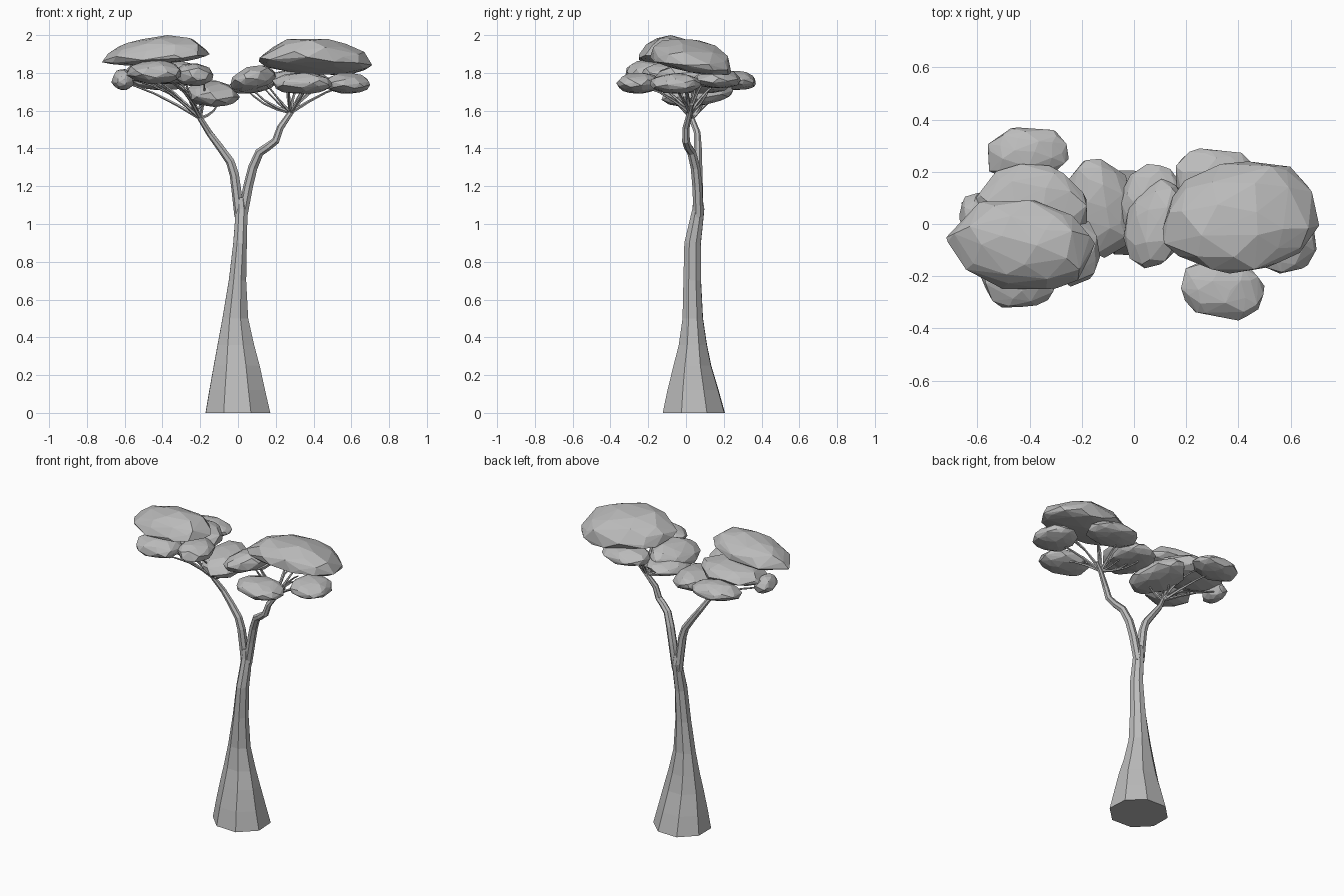
import bpy, bmesh, math, random
from mathutils import Vector, Euler

cube = bpy.data.objects.get("Cube")
if cube:
    bpy.data.objects.remove(cube, do_unlink=True)
random.seed(4)

grey = bpy.data.materials.new("plain_grey")
grey.use_nodes = True
grey.diffuse_color = (0.5, 0.5, 0.5, 1)
grey.node_tree.nodes["Principled BSDF"].inputs["Base Color"].default_value = (0.5, 0.5, 0.5, 1)


def finish(bm, name):
    bmesh.ops.recalc_face_normals(bm, faces=bm.faces)
    mesh = bpy.data.meshes.new(name)
    bm.to_mesh(mesh)
    bm.free()
    mesh.materials.append(grey)
    obj = bpy.data.objects.new(name, mesh)
    bpy.context.collection.objects.link(obj)
    return obj


def tube(name, path, sides, upright=False, flute=0.0):
    """Faceted tube along (x, y, z, x radius[, y radius]) points."""
    bm = bmesh.new()
    pts = [Vector(p[:3]) for p in path]
    wobble = [1 + random.uniform(-flute, flute) for _ in range(sides)]
    rings = []
    for i, p in enumerate(pts):
        along = pts[min(i + 1, len(pts) - 1)] - pts[max(i - 1, 0)]
        turn = Vector((0, 0, 1)).rotation_difference(along)
        ring = []
        for k in range(sides):
            a = math.tau * (k + 0.5) / sides
            v = Vector((math.cos(a) * path[i][3], math.sin(a) * path[i][-1], 0)) * wobble[k]
            ring.append(bm.verts.new(p + (v if upright else turn @ v)))
        rings.append(ring)
    for lo, hi in zip(rings, rings[1:]):
        for k in range(sides):
            j = (k + 1) % sides
            bm.faces.new((lo[k], lo[j], hi[j], hi[k]))
    bm.faces.new(rings[0][::-1])
    bm.faces.new(rings[-1])
    return finish(bm, name)


def clump(name, xs, ys, zs, tilt_x=0, tilt_y=0, turn=0, belly=0.8, count=52):
    """Faceted leaf clump fitted to the given extents; a small belly makes a dome."""
    bm = bmesh.new()
    size = Vector((xs[1] - xs[0], ys[1] - ys[0], zs[1] - zs[0]))
    mid = Vector((xs[0] + xs[1], ys[0] + ys[1], zs[0] + zs[1])) / 2
    rot = Euler((math.radians(tilt_x), math.radians(tilt_y), math.radians(turn)))
    pts = []
    for i in range(count):
        h = 1 - 2 * (i + 0.5) / count
        a = i * 2.4 + random.uniform(-0.3, 0.3)
        r = math.sqrt(1 - h * h)
        v = Vector((r * math.cos(a), r * math.sin(a), h)) * random.uniform(0.93, 1.04)
        if v.z < 0:
            v.z *= belly
        v = Vector((v.x * size.x, v.y * size.y, v.z * size.z))
        v.rotate(rot)
        pts.append(v)
    low = [min(p[k] for p in pts) for k in range(3)]
    high = [max(p[k] for p in pts) for k in range(3)]
    for p in pts:
        bm.verts.new([mid[k] + size[k] * ((p[k] - low[k]) / (high[k] - low[k]) - 0.5) for k in range(3)])
    hull = bmesh.ops.convex_hull(bm, input=bm.verts)
    spare = {v for v in hull["geom_interior"] + hull["geom_unused"] if isinstance(v, bmesh.types.BMVert)}
    bmesh.ops.delete(bm, geom=list(spare), context="VERTS")
    finish(bm, name)
    return mid


# Trunk with flared foot
tube("trunk", [(-.005, .045, 0, .186, .176), (-.008, .04, .12, .16, .145), (-.01, .036, .25, .132, .107),
               (-.014, .038, .36, .105, .08), (-.016, .037, .5, .074, .058), (-.004, .034, .7, .05, .05),
               (.01, .036, .9, .039, .047), (.015, .053, 1.0, .036, .04), (.018, .066, 1.08, .034, .034),
               (.016, .064, 1.14, .025, .025)], 8, True, 0.04)

# Two main limbs
right_fork = Vector((-.2, .03, 1.56))
left_fork = Vector((.28, .02, 1.59))
tube("right_limb", [(.008, .066, 1.04, .027), (-.005, .064, 1.16, .027), (-.018, .062, 1.26, .026),
                    (-.04, .062, 1.33, .024), (-.09, .063, 1.4, .021), (-.15, .06, 1.48, .018),
                    (*right_fork, .015), (-.25, .02, 1.65, .010)], 7)
tube("left_limb", [(.025, .066, 1.04, .027), (.055, .06, 1.2, .027), (.08, .05, 1.3, .026),
                   (.115, .03, 1.38, .024), (.16, .01, 1.41, .022), (.2, 0, 1.44, .021),
                   (.225, 0, 1.51, .019), (*left_fork, .015), (.32, .03, 1.635, .010)], 7)

# Leaf clumps: name, x, y and z extents, then tilts, turn and belly
right_clumps = [
    ("right_crown", (-.72, -.15), (-.25, .09), (1.84, 2.0), 2, -3, -6, .35),
    ("right_middle", (-.61, -.18), (-.1, .23), (1.74, 1.87), 0, 0, 0),
    ("right_back", (-.56, -.25), (.16, .37), (1.71, 1.81), 0, 0, 8),
    ("right_front", (-.59, -.3), (-.32, -.08), (1.74, 1.87), 0, 0, 0),
    ("right_inner", (-.34, -.13), (-.24, .03), (1.73, 1.85), 0, 3, 0),
    ("right_outer", (-.67, -.55), (-.06, .12), (1.71, 1.82), 0, 0, 0),
    ("right_low", (-.28, .01), (-.13, .25), (1.62, 1.76), 6, 0, 15)]
left_clumps = [
    ("left_crown", (.11, .71), (-.19, .24), (1.79, 1.98), -7, 3, 10, .35),
    ("left_front", (.18, .5), (-.37, -.13), (1.69, 1.80), 0, 0, -8),
    ("left_outer", (.45, .7), (-.19, .08), (1.69, 1.80), 0, 0, 15),
    ("left_back", (.16, .48), (.04, .29), (1.72, 1.82), 0, 0, -8),
    ("left_inner", (-.04, .2), (-.17, .18), (1.70, 1.84), 0, -15, -15),
    ("left_low", (-.05, .2), (-.06, .23), (1.69, 1.78), 0, -6, 0)]

# Thin twigs: outer ones rise early, inner ones sag
for fork, clumps in ((right_fork, right_clumps), (left_fork, left_clumps)):
    for name, *shape in clumps:
        goal = clump(name + "_leaves", *shape)
        goal.z = min(goal.z, 1.77)
        bow = .03 if abs(goal.x) > abs(fork.x) else -.025
        for n, spread in enumerate((-.05, .05)):
            end = goal + Vector((spread, -spread, 0))
            path = []
            for t, r in ((0, .010), (.25, .008), (.5, .006), (.75, .005), (1, .004)):
                arc = math.sin(math.pi * t)
                p = fork.lerp(end, t) + Vector((spread * .3 * arc, 0, bow * arc))
                path.append((*p, r))
            tube(f"{name}_twig_{n + 1}", path, 5)
